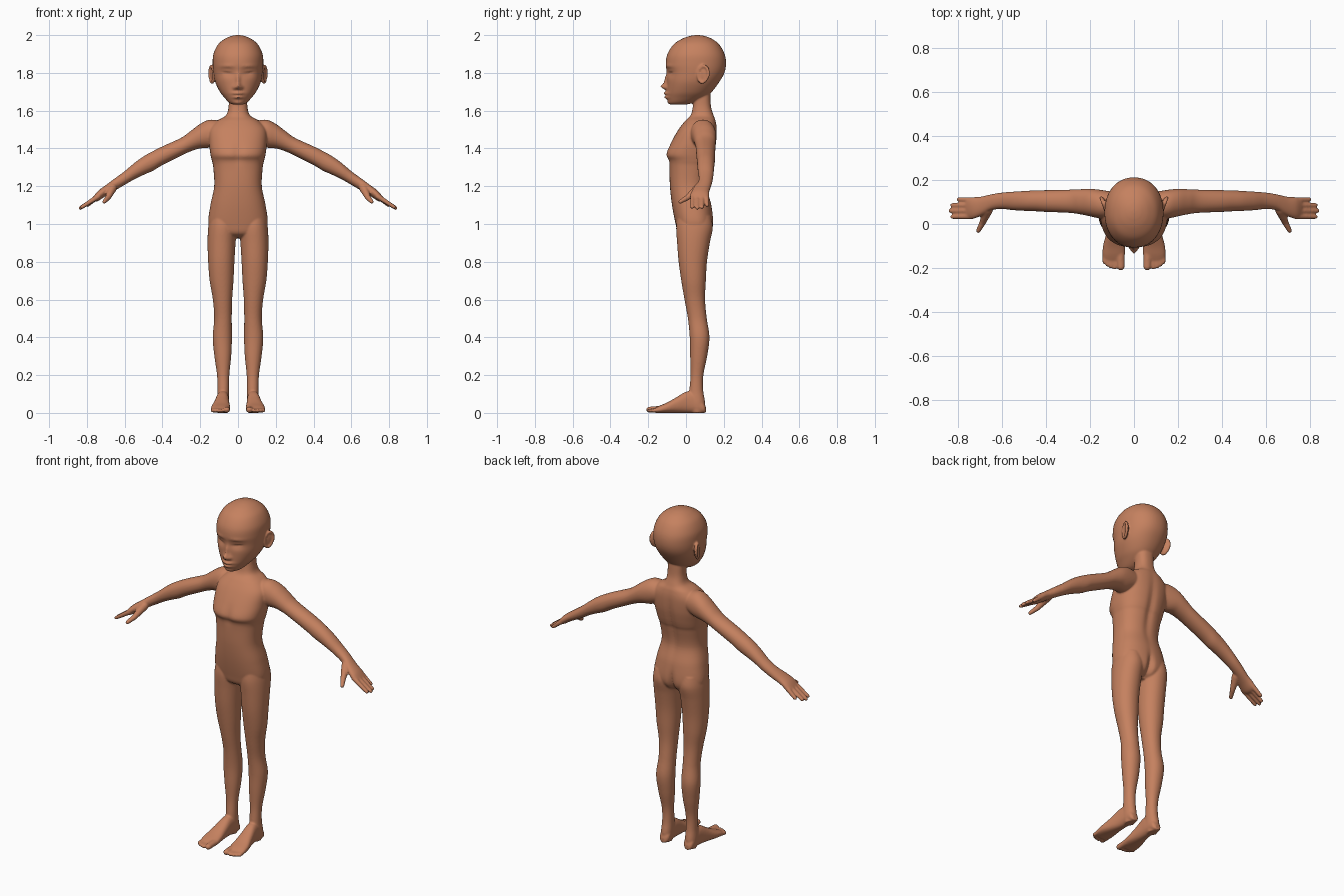
import bpy, bmesh, math
from mathutils import Vector, Matrix

bm = bmesh.new()          # all parts are collected here, then fused


def signed_pow(v, p):
    return math.copysign(abs(v) ** p, v)


def catmull(p0, p1, p2, p3, t):
    return [0.5 * (2 * b + (c - a) * t + (2 * a - 5 * b + 4 * c - d) * t * t
                   + (3 * b - a - 3 * c + d) * t ** 3)
            for a, b, c, d in zip(p0, p1, p2, p3)]


def loft(axis, rows, n=2.0, segs=48, sub=6, mirror=False, shape=None):
    """Rows are (position on axis, a0, a1, b0, b1): slice limits on the other two axes."""
    pts = [rows[0]] + rows + [rows[-1]]
    dense = [catmull(*pts[i:i + 4], k / sub) for i in range(len(rows) - 1) for k in range(sub)]
    dense.append(rows[-1])
    for s in ((1, -1) if mirror else (1,)):
        rings = []
        for t, a0, a1, b0, b1 in dense:
            ring = []
            for k in range(segs):
                ang = 2 * math.pi * k / segs
                a = (a0 + a1) / 2 + (a1 - a0) / 2 * signed_pow(math.cos(ang), 2 / n)
                b = (b0 + b1) / 2 + (b1 - b0) / 2 * signed_pow(math.sin(ang), 2 / n)
                co = Vector({'X': (t, a, b), 'Y': (a, t, b), 'Z': (a, b, t)}[axis])
                if shape:
                    shape(co)
                co.x *= s
                ring.append(bm.verts.new(co))
            rings.append(ring)
        bm.faces.new(rings[0])
        bm.faces.new(rings[-1][::-1])
        for r, q in zip(rings, rings[1:]):
            for k in range(segs):
                j = (k + 1) % segs
                bm.faces.new((r[k], q[k], q[j], r[j]))


def capsule(a, b, ra, rb, squash=1.0):
    """Mirrored pair of tapered rounded rods: a sphere pulled apart at its middle."""
    for s in (1, -1):
        start, end = Vector((a[0] * s, a[1], a[2])), Vector((b[0] * s, b[1], b[2]))
        turn = (end - start).to_track_quat('Z', 'Y')
        ball = bmesh.ops.create_uvsphere(bm, u_segments=20, v_segments=12, radius=1)
        for v in ball['verts']:
            centre, r = (end, rb) if v.co.z > 1e-4 else (start, ra)
            off = turn @ (v.co * r)
            off.z *= squash
            v.co = centre + off


def bump(co, x, z, sx, sz):
    return math.exp(-((abs(co.x) - x) / sx) ** 2 - ((co.z - z) / sz) ** 2)


# Head with nose, lips, brows and eye sockets raised or sunk on the front
def face(co):
    if co.y > 0.0:
        return
    d = 0.030 * bump(co, 0, 1.728, 0.015, 0.016) + 0.014 * bump(co, 0, 1.76, 0.011, 0.032)
    d += 0.012 * bump(co, 0.018, 1.722, 0.010, 0.010)
    d += 0.020 * bump(co, 0, 1.692, 0.030, 0.007) + 0.018 * bump(co, 0, 1.671, 0.026, 0.008)
    d += 0.006 * bump(co, 0, 1.642, 0.025, 0.012)
    d += 0.005 * bump(co, 0.06, 1.835, 0.035, 0.010)
    d -= 0.014 * bump(co, 0.055, 1.803, 0.034, 0.022)
    d += 0.010 * bump(co, 0.058, 1.806, 0.026, 0.012)
    slit = 1.800 + 0.12 * (abs(co.x) - 0.055)
    d -= 0.010 * bump(co, 0.057, slit, 0.024, 0.005)
    co.y -= d


loft('Z', [(z, -w, w, f, b) for z, w, f, b in [
    (1.632, 0.025, -0.080, 0.00), (1.642, 0.047, -0.092, 0.04), (1.67, 0.073, -0.099, 0.10),
    (1.70, 0.096, -0.101, 0.137), (1.75, 0.120, -0.101, 0.175), (1.80, 0.130, -0.102, 0.203),
    (1.85, 0.134, -0.107, 0.212), (1.90, 0.130, -0.098, 0.204), (1.95, 0.106, -0.066, 0.176),
    (1.98, 0.070, -0.022, 0.138), (1.995, 0.036, 0.02, 0.10), (2.0, 0.010, 0.05, 0.07)]],
    n=2.15, segs=160, sub=10, shape=face)


# Torso and neck, with spine groove and seat cleft
def trunk(co):
    if co.y > 0.08:
        co.y -= 0.010 * bump(co, 0, 1.33, 0.022, 0.16) + 0.022 * bump(co, 0, 0.97, 0.016, 0.07)
    elif co.y < 0:
        co.y += 0.008 * bump(co, 0, 1.37, 0.025, 0.05)


loft('Z', [(z, -w, w, f, b) for z, w, f, b in [
    (0.925, 0.06, 0.00, 0.08), (0.95, 0.125, -0.040, 0.125), (1.0, 0.157, -0.055, 0.145),
    (1.1, 0.146, -0.074, 0.135), (1.2, 0.126, -0.085, 0.112), (1.3, 0.131, -0.088, 0.128),
    (1.335, 0.138, -0.092, 0.14), (1.37, 0.146, -0.106, 0.15), (1.43, 0.153, -0.080, 0.161),
    (1.5, 0.150, -0.040, 0.164), (1.545, 0.112, -0.005, 0.158), (1.575, 0.064, 0.024, 0.147),
    (1.62, 0.050, 0.036, 0.133), (1.68, 0.049, 0.040, 0.129), (1.73, 0.047, 0.04, 0.128)]],
    n=2.4, segs=96, shape=trunk)

# Legs
loft('Z', [
    (1.04, 0.02, 0.148, -0.045, 0.132), (0.98, 0.008, 0.158, -0.052, 0.142),
    (0.9, 0.013, 0.161, -0.047, 0.126), (0.8, 0.019, 0.158, -0.039, 0.111),
    (0.7, 0.024, 0.150, -0.025, 0.105), (0.6, 0.031, 0.133, -0.008, 0.101),
    (0.5, 0.033, 0.126, 0.010, 0.110), (0.4, 0.032, 0.134, 0.020, 0.124),
    (0.3, 0.036, 0.125, 0.022, 0.112), (0.2, 0.046, 0.111, 0.024, 0.092),
    (0.12, 0.047, 0.109, 0.018, 0.091), (0.05, 0.047, 0.112, 0.015, 0.101),
    (0.0, 0.055, 0.105, 0.03, 0.09)], n=2.1, mirror=True)

# Feet and toes
loft('Y', [(y, i, o, 0.0, t) for y, i, o, t in [
    (0.105, 0.065, 0.095, 0.03), (0.09, 0.05, 0.108, 0.06), (0.04, 0.047, 0.112, 0.11),
    (0.0, 0.047, 0.117, 0.112), (-0.05, 0.045, 0.128, 0.083), (-0.1, 0.041, 0.141, 0.055),
    (-0.14, 0.041, 0.143, 0.038), (-0.165, 0.048, 0.136, 0.026)]], n=2.4, mirror=True)
capsule((0.062, -0.13, 0.02), (0.060, -0.193, 0.017), 0.020, 0.018, 0.9)
for x, y in ((0.086, -0.196), (0.103, -0.192), (0.119, -0.184), (0.133, -0.172)):
    capsule((x, -0.13, 0.018), (x + 0.001, y, 0.012), 0.011, 0.0105)

# Arms and palms
loft('X', [
    (0.09, 0.03, 0.145, 1.43, 1.545), (0.15, 0.025, 0.155, 1.405, 1.552),
    (0.20, 0.035, 0.160, 1.40, 1.53), (0.25, 0.045, 0.158, 1.385, 1.493),
    (0.30, 0.051, 0.156, 1.362, 1.457), (0.40, 0.055, 0.154, 1.312, 1.411),
    (0.45, 0.058, 0.153, 1.282, 1.386), (0.50, 0.060, 0.150, 1.26, 1.358),
    (0.55, 0.063, 0.147, 1.236, 1.322), (0.60, 0.068, 0.143, 1.207, 1.280),
    (0.65, 0.062, 0.135, 1.178, 1.243), (0.70, 0.035, 0.124, 1.148, 1.206),
    (0.74, 0.022, 0.122, 1.122, 1.176), (0.765, 0.030, 0.115, 1.118, 1.146)],
    n=2.1, mirror=True)

# Fingers and thumb
for y0, y1, x1, z1 in ((0.035, 0.033, 0.826, 1.090), (0.060, 0.060, 0.834, 1.085),
                       (0.085, 0.085, 0.826, 1.089), (0.108, 0.112, 0.797, 1.100)):
    capsule((0.74, y0, 1.146), (x1, y1, z1), 0.014, 0.0105)
capsule((0.665, 0.065, 1.190), (0.688, 0.008, 1.140), 0.024, 0.015)
capsule((0.688, 0.008, 1.140), (0.708, -0.030, 1.118), 0.015, 0.011)

# Ears: thin shell with a raised rim
for s in (1, -1):
    place = (Matrix.Translation((0.134 * s, 0.093, 1.792)) @ Matrix.Rotation(-0.35 * s, 4, 'Z')
             @ Matrix.Rotation(-0.18, 4, 'X'))
    bmesh.ops.create_uvsphere(bm, u_segments=24, v_segments=16, radius=1,
                              matrix=place @ Matrix.Diagonal((0.009, 0.030, 0.044, 1)))
    rim = []
    for i in range(28):
        u = 2 * math.pi * i / 28
        big = 1 - 0.18 * max(0, -math.sin(u))      # narrower lobe
        c = Vector((0.006 * s, 0.029 * big * math.cos(u), 0.044 * math.sin(u)))
        out = Vector((0, math.cos(u), math.sin(u)))
        rim.append([bm.verts.new(place @ (c + 0.008 * (out * math.cos(v) + Vector((1, 0, 0)) * math.sin(v))))
                    for v in (2 * math.pi * k / 10 for k in range(10))])
    for i in range(28):
        p, q = rim[i], rim[(i + 1) % 28]
        for k in range(10):
            bm.faces.new((p[k], q[k], q[(k + 1) % 10], p[(k + 1) % 10]))

# Fuse everything into one smooth skin
mesh = bpy.data.meshes.new("body")
bmesh.ops.recalc_face_normals(bm, faces=bm.faces[:])
bm.to_mesh(mesh)
bm.free()
body = bpy.data.objects.new("body", mesh)
bpy.context.collection.objects.link(body)
skin = bpy.data.materials.new("brown_skin")
skin.diffuse_color = (0.56, 0.22, 0.115, 1)
mesh.materials.append(skin)
fuse = body.modifiers.new("fuse", 'REMESH')
fuse.mode = 'VOXEL'
fuse.voxel_size = 0.005
fuse.use_smooth_shade = True
soften = body.modifiers.new("soften", 'SMOOTH')
soften.factor = 0.5
soften.iterations = 5
bpy.context.view_layer.objects.active = body
body.select_set(True)
bpy.ops.object.convert(target='MESH')
bpy.ops.object.shade_smooth()
